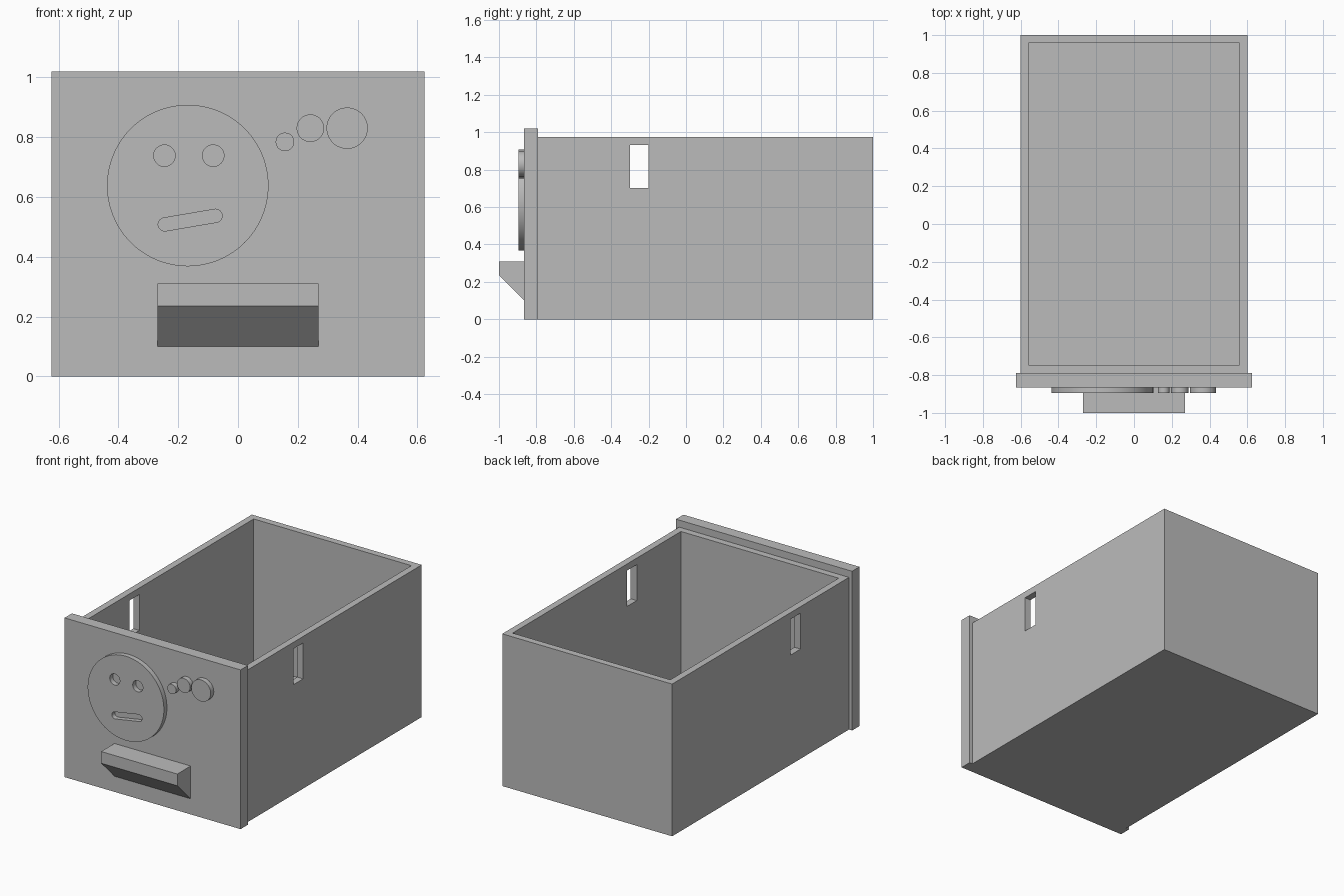
import bpy, bmesh, math
from mathutils import Vector

cube = bpy.data.objects.get("Cube")
if cube:
    bpy.data.objects.remove(cube, do_unlink=True)

GREY = (0.5, 0.5, 0.5, 1.0)
mat = bpy.data.materials.new("plain grey")
mat.use_nodes = True
mat.diffuse_color = GREY
mat.node_tree.nodes["Principled BSDF"].inputs["Base Color"].default_value = GREY


def prism(name, points, axis, start, end):
    """Extrude a 2D outline along x (points are y, z) or along y (points are x, z)."""
    bm = bmesh.new()
    place = (lambda u, v: (start, u, v)) if axis == "x" else (lambda u, v: (u, start, v))
    face = bm.faces.new([bm.verts.new(place(u, v)) for u, v in points])
    step = Vector((end - start, 0, 0)) if axis == "x" else Vector((0, end - start, 0))
    geom = bmesh.ops.extrude_face_region(bm, geom=[face])["geom"]
    bmesh.ops.translate(bm, vec=step, verts=[g for g in geom if isinstance(g, bmesh.types.BMVert)])
    bmesh.ops.recalc_face_normals(bm, faces=bm.faces)
    mesh = bpy.data.meshes.new(name)
    bm.to_mesh(mesh)
    bm.free()
    mesh.materials.append(mat)
    obj = bpy.data.objects.new(name, mesh)
    bpy.context.collection.objects.link(obj)
    return obj


def box(name, x, y, z):
    outline = [(y[0], z[0]), (y[1], z[0]), (y[1], z[1]), (y[0], z[1])]
    return prism(name, outline, "x", *x)


def arc(cx, cz, r, start, sweep, steps):
    angles = [start + sweep * i / steps for i in range(steps + 1)]
    return [(cx + r * math.cos(a), cz + r * math.sin(a)) for a in angles]


def circle(cx, cz, r, steps=64):
    return arc(cx, cz, r, 0, math.tau, steps)[:-1]


def cut(obj, cutter):
    mod = obj.modifiers.new("cut", "BOOLEAN")
    mod.operation = "DIFFERENCE"
    mod.solver = "EXACT"
    mod.object = cutter
    activate(obj)
    bpy.ops.object.modifier_apply(modifier=mod.name)
    bpy.data.objects.remove(cutter, do_unlink=True)


def activate(obj):
    bpy.ops.object.select_all(action="DESELECT")
    obj.select_set(True)
    bpy.context.view_layer.objects.active = obj


def smooth(obj):
    activate(obj)
    bpy.ops.object.shade_smooth_by_angle(angle=math.radians(30))


# Open drawer box with a slot through both sides
HALF, BACK, JOIN, WALL = 0.602, 1.0, -0.79, 0.043
drawer = box("drawer_box", (-HALF, HALF), (JOIN, BACK), (0, 0.975))
cut(drawer, box("cavity", (WALL - HALF, HALF - WALL), (JOIN + WALL, BACK - WALL), (WALL, 1.2)))
cut(drawer, box("side_slots", (-1, 1), (-0.3, -0.2), (0.703, 0.933)))

# Front panel
PANEL = -0.865
box("front_panel", (-0.624, 0.624), (PANEL, JOIN), (0, 1.02))

# Raised round face with eye holes and a tilted mouth slot
RAISED = -0.896
face_disc = prism("face_disc", circle(-0.168, 0.638, 0.27, 96), "y", RAISED, PANEL)
for cx in (-0.246, -0.083):
    cut(face_disc, prism("eye_hole", circle(cx, 0.738, 0.036, 40), "y", -1, -0.8))
left_end, right_end = Vector((-0.245, 0.508)), Vector((-0.075, 0.537))
along = right_end - left_end
tilt = math.atan2(along.y, along.x)
mouth = (arc(*right_end, 0.022, tilt - math.pi / 2, math.pi, 16)
         + arc(*left_end, 0.022, tilt + math.pi / 2, math.pi, 16))
cut(face_disc, prism("mouth_slot", mouth, "y", -1, -0.8))
smooth(face_disc)

# Row of growing bubbles
for size, cx, cz, r in (("small", 0.157, 0.784, 0.031),
                        ("medium", 0.242, 0.83, 0.046),
                        ("large", 0.365, 0.83, 0.069)):
    smooth(prism(size + "_bubble", circle(cx, cz, r), "y", RAISED, PANEL))

# Handle with a sloping underside
prism("handle", [(PANEL, 0.31), (-1, 0.31), (-1, 0.235), (PANEL, 0.1)], "x", -0.27, 0.27)
